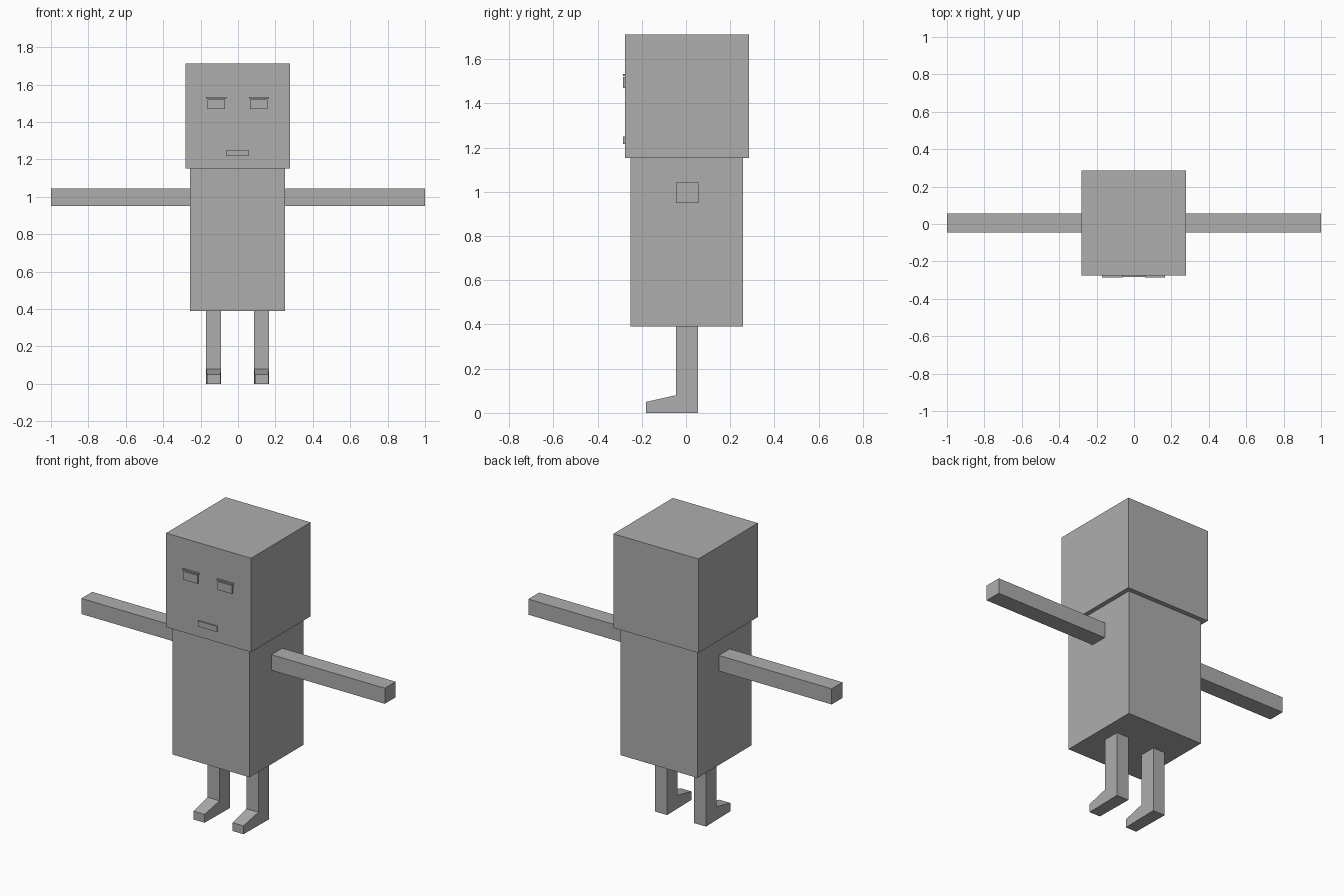
import bpy, bmesh

if "Cube" in bpy.data.objects:
    bpy.data.objects.remove(bpy.data.objects["Cube"])

grey = bpy.data.materials.new("plain grey")
grey.diffuse_color = (0.42, 0.42, 0.42, 1)
grey.use_nodes = True
grey.node_tree.nodes["Principled BSDF"].inputs["Base Color"].default_value = grey.diffuse_color


def finish(name, bm):
    bmesh.ops.recalc_face_normals(bm, faces=bm.faces)
    me = bpy.data.meshes.new(name)
    bm.to_mesh(me)
    bm.free()
    me.materials.append(grey)
    ob = bpy.data.objects.new(name, me)
    bpy.context.collection.objects.link(ob)
    return ob


def box(name, x, y, z):
    """Box from (min, max) pairs on each axis."""
    bm = bmesh.new()
    bmesh.ops.create_cube(bm, size=1)
    for v in bm.verts:
        v.co = [r[0] if c < 0 else r[1] for c, r in zip(v.co, (x, y, z))]
    return finish(name, bm)


def leg(name, cx, half=0.04):
    """Side profile of leg and wedge foot, extruded across x."""
    profile = [(0.055, 0), (0.055, 0.39), (-0.045, 0.39),
               (-0.045, 0.08), (-0.18, 0.05), (-0.18, 0)]
    bm = bmesh.new()
    sides = []
    for s in (-1, 1):
        # toe is very slightly narrower than the leg
        sides.append([bm.verts.new((cx + s * (half - (0.004 if y < -0.1 else 0)), y, z))
                      for y, z in profile])
    a, b = sides
    bm.faces.new(a)
    bm.faces.new(b[::-1])
    n = len(profile)
    for i in range(n):
        j = (i + 1) % n
        bm.faces.new((a[i], b[i], b[j], a[j]))
    return finish(name, bm)


# Head and body
box("head", (-0.281, 0.279), (-0.275, 0.285), (1.152, 1.712))
box("torso", (-0.256, 0.252), (-0.25, 0.257), (0.39, 1.152))

# Paired limbs and face details
for side, s in (("left", 1), ("right", -1)):
    def span(a, b, off=-0.002):
        return tuple(sorted((s * a + off, s * b + off)))
    box(side + "_arm", span(0.253, 1.0, 0), (-0.046, 0.056), (0.95, 1.043))
    leg(side + "_leg", s * 0.128 - 0.002)
    box(side + "_eye", span(0.067, 0.16), (-0.284, -0.275), (1.47, 1.52))
    box(side + "_eyebrow", span(0.06, 0.168), (-0.285, -0.275), (1.525, 1.533))

# Mouth
box("mouth", (-0.065, 0.059), (-0.284, -0.275), (1.217, 1.25))
